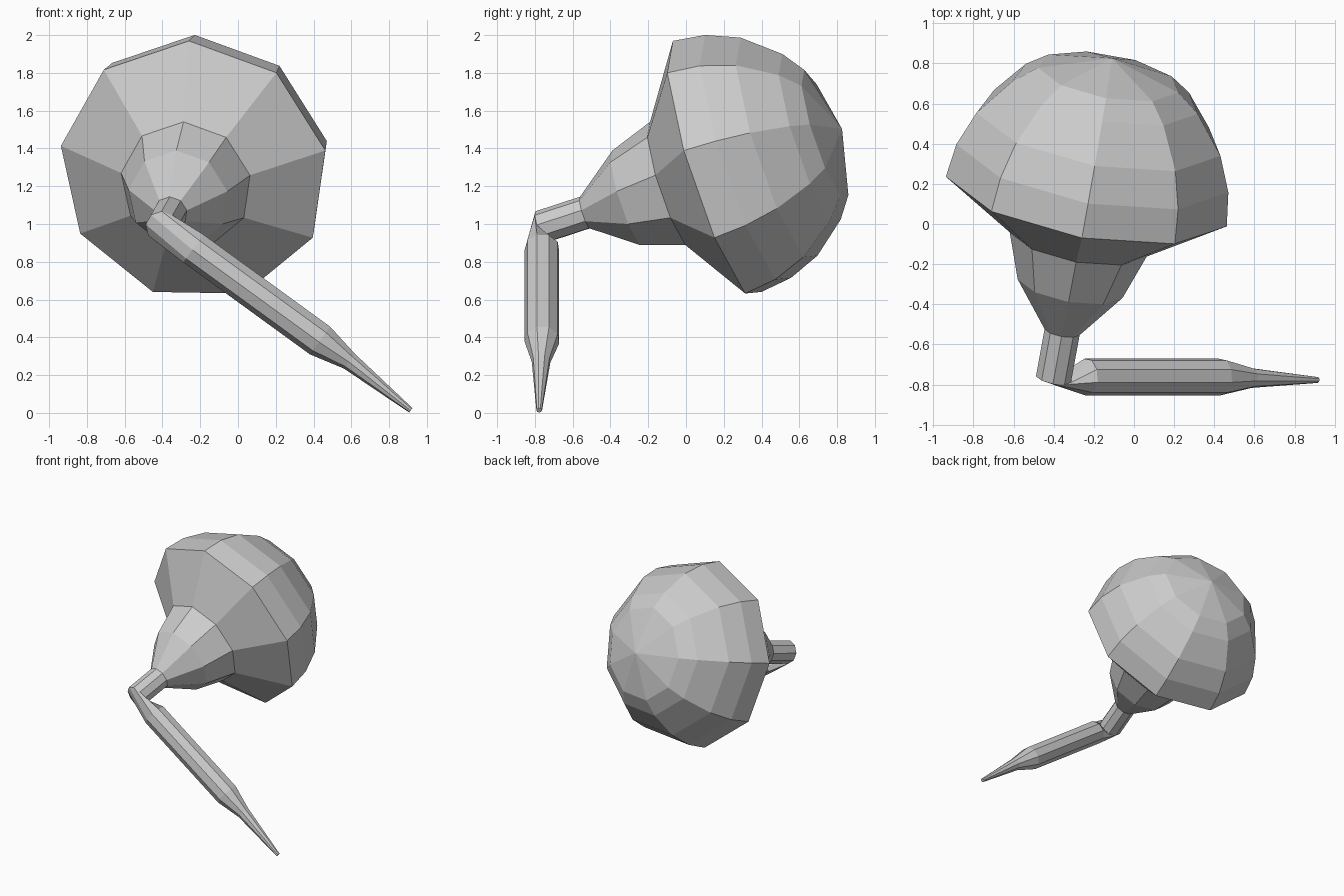
import bpy, bmesh, math
from mathutils import Vector, Quaternion

if "Cube" in bpy.data.objects:
    bpy.data.objects.remove(bpy.data.objects["Cube"])

SIDES = 9
bm = bmesh.new()

# Bulb axis: from the tip of the dome back towards the stem
centre = Vector((-0.233, 0.15, 1.282))
n = Vector((0.171, 0.937, 0.306)).normalized()
profile = [(0.625, 0.36), (0.539, 0.476), (0.352, 0.627), (0.175, 0.699),
           (0, 0.722), (-0.249, 0.352), (-0.488, 0.27), (-0.73, 0.09), (-0.982, 0.09)]
sections = [(centre + n * t, -n, r) for t, r in profile]

# Bent arm after the stem, tapering to the floor
h = Vector((0.805, 0, -0.593)).normalized()
sections += [(Vector(p), h, r) for p, r in [
    ((-0.235, -0.762, 0.872), 0.093), ((0.435, -0.762, 0.385), 0.093),
    ((0.59, -0.767, 0.275), 0.05), ((0.915, -0.777, 0.014), 0.015)]]

# Loft one nine-sided tube through all sections
up = Vector((-0.037, -0.304, 0.952))
direction = -n
up = (up - direction * up.dot(direction)).normalized()
rings = []
for c, d, r in sections:
    up = direction.rotation_difference(d) @ up
    direction = d
    rings.append([bm.verts.new(c + Quaternion(d, 2 * math.pi * i / SIDES) @ up * r)
                  for i in range(SIDES)])
apex = bm.verts.new(centre + n * 0.722)
for i in range(SIDES):
    j = (i + 1) % SIDES
    bm.faces.new((apex, rings[0][i], rings[0][j]))
    for a, b in zip(rings, rings[1:]):
        bm.faces.new((a[i], b[i], b[j], a[j]))
bm.faces.new(rings[-1])
bmesh.ops.recalc_face_normals(bm, faces=bm.faces)

mesh = bpy.data.meshes.new("bulb_with_bent_stem")
bm.to_mesh(mesh)
bm.free()
bpy.context.collection.objects.link(bpy.data.objects.new("bulb_with_bent_stem", mesh))
